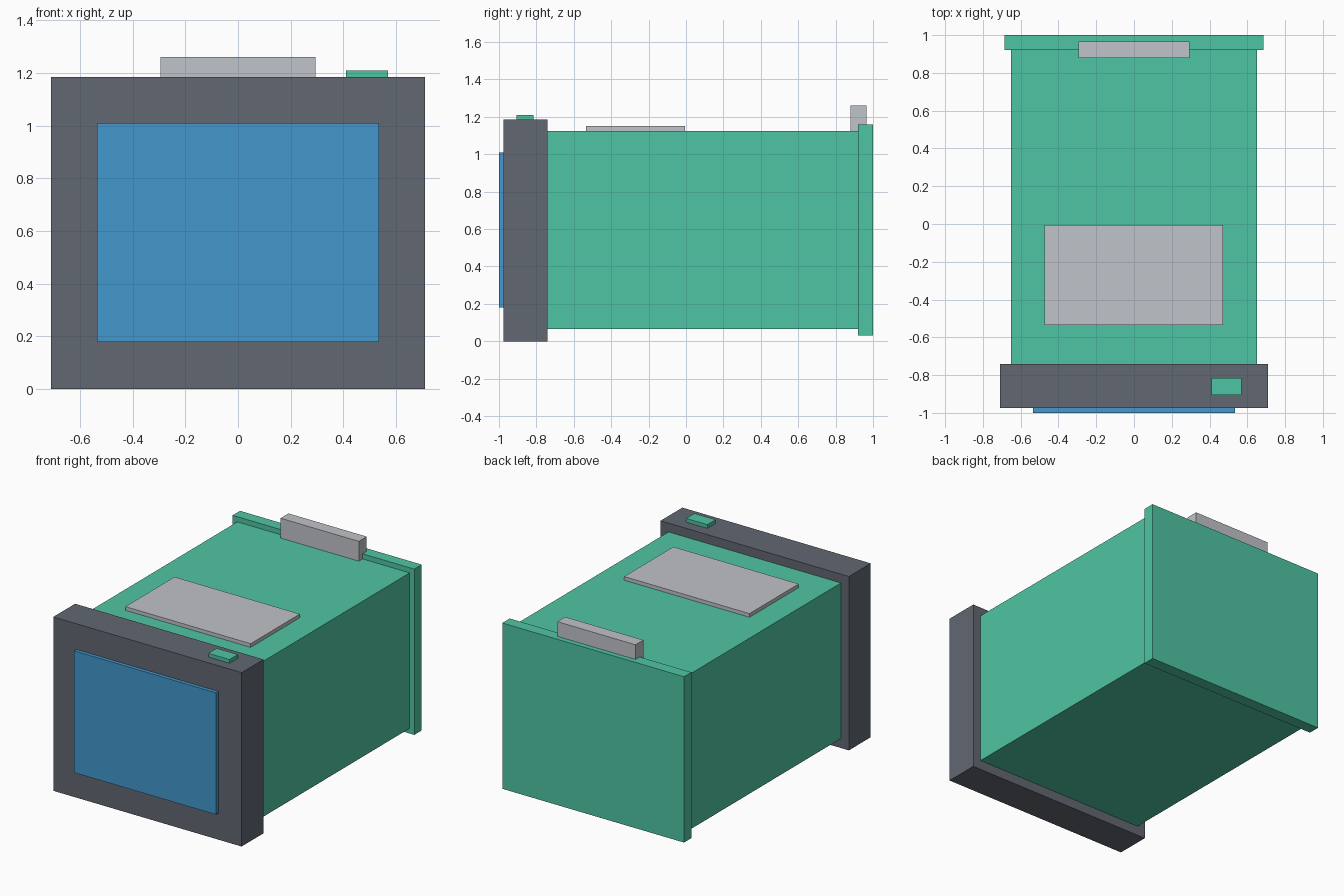
import bpy
import bmesh

cube = bpy.data.objects.get("Cube")
if cube:
    bpy.data.objects.remove(cube, do_unlink=True)


def material(name, rgb):
    mat = bpy.data.materials.new(name)
    mat.use_nodes = True
    color = (*rgb, 1.0)
    mat.diffuse_color = color
    bsdf = next(n for n in mat.node_tree.nodes if n.type == 'BSDF_PRINCIPLED')
    bsdf.inputs["Base Color"].default_value = color
    return mat


def box(name, mat, x, y, z):
    """Box spanning the given (low, high) range on each axis."""
    spans = (x, y, z)
    bm = bmesh.new()
    bmesh.ops.create_cube(bm, size=1.0)
    for v in bm.verts:
        v.co = [lo + (c + 0.5) * (hi - lo) for c, (lo, hi) in zip(v.co, spans)]
    mesh = bpy.data.meshes.new(name)
    bm.to_mesh(mesh)
    bm.free()
    mesh.materials.append(mat)
    obj = bpy.data.objects.new(name, mesh)
    bpy.context.collection.objects.link(obj)
    return obj


green = material("mint green", (0.078, 0.558, 0.366))
dark = material("slate grey", (0.122, 0.136, 0.165))
light = material("light grey", (0.527, 0.546, 0.578))
blue = material("screen blue", (0.054, 0.314, 0.61))

# Casing
box("body", green, (-0.65, 0.65), (-0.74, 0.92), (0.065, 1.125))
box("back_plate", green, (-0.685, 0.685), (0.92, 1.0), (0.03, 1.16))

# Front bezel with raised screen and top button
box("front_bezel", dark, (-0.71, 0.71), (-0.975, -0.74), (0.0, 1.185))
box("screen", blue, (-0.535, 0.535), (-1.0, -0.975), (0.18, 1.01))
box("button", green, (0.41, 0.57), (-0.905, -0.815), (1.185, 1.21))

# Top panel and rear handle, which overlaps the back plate
box("top_panel", light, (-0.475, 0.47), (-0.535, -0.005), (1.125, 1.15))
box("rear_handle", light, (-0.295, 0.295), (0.88, 0.965), (1.125, 1.26))
